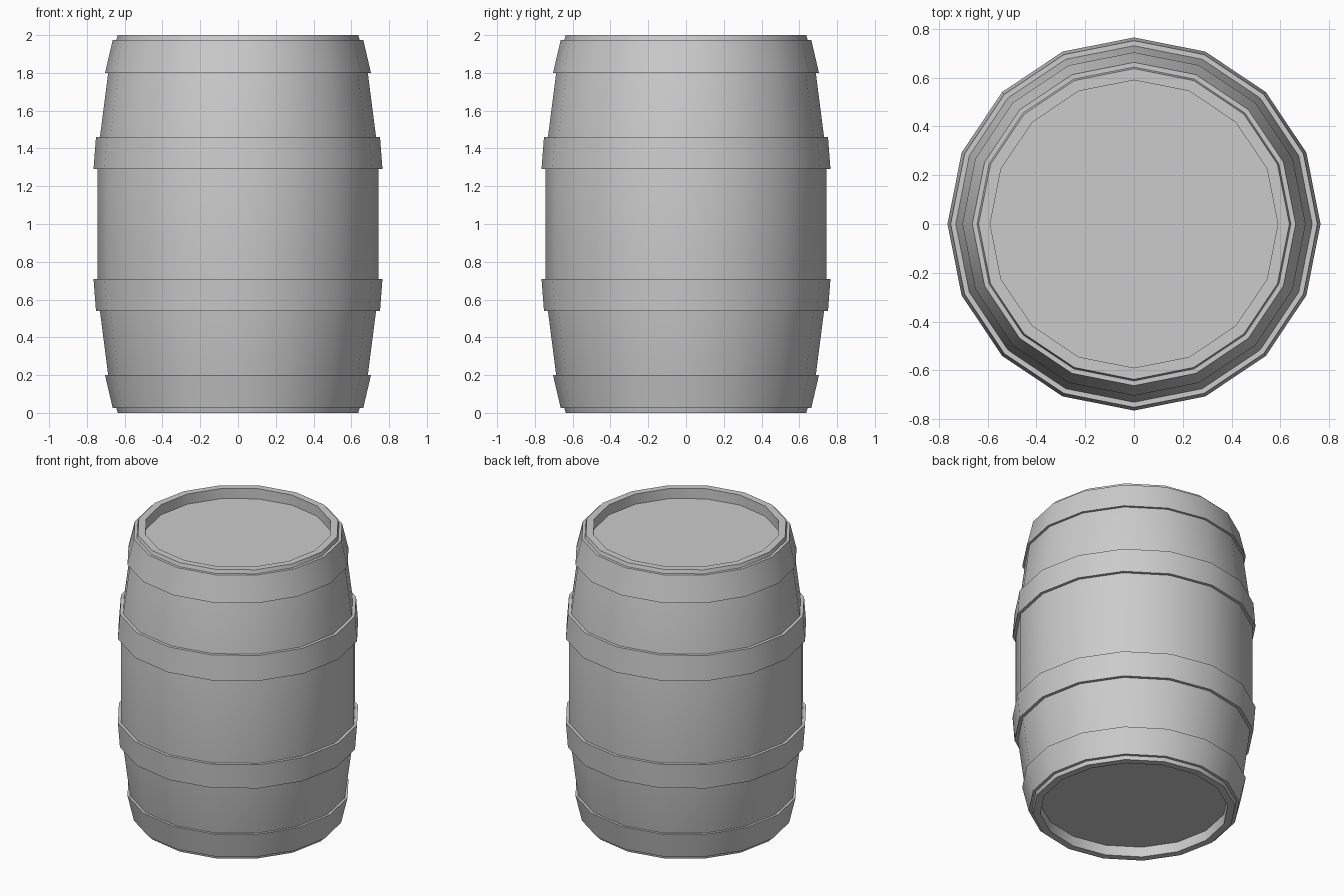
import bpy, bmesh
from math import cos, sin, pi

if "Cube" in bpy.data.objects:
    bpy.data.objects.remove(bpy.data.objects["Cube"])

SIDES = 16


def lathe(name, profile, closed):
    """Revolve (radius, z) points about z; open profiles get capped ends."""
    bm = bmesh.new()
    rings = [[bm.verts.new((r * cos(2 * pi * i / SIDES), r * sin(2 * pi * i / SIDES), z))
              for i in range(SIDES)] for r, z in profile]
    pairs = list(zip(rings, rings[1:]))
    if closed:
        pairs.append((rings[-1], rings[0]))
    for a, b in pairs:
        for i in range(SIDES):
            j = (i + 1) % SIDES
            bm.faces.new((a[i], a[j], b[j], b[i]))
    if not closed:
        bm.faces.new(rings[0])
        bm.faces.new(rings[-1])
    bmesh.ops.recalc_face_normals(bm, faces=bm.faces)
    mesh = bpy.data.meshes.new(name)
    bm.to_mesh(mesh)
    bm.free()
    ob = bpy.data.objects.new(name, mesh)
    bpy.context.collection.objects.link(ob)
    bpy.ops.object.select_all(action='DESELECT')
    ob.select_set(True)
    bpy.context.view_layer.objects.active = ob
    bpy.ops.object.shade_smooth_by_angle(angle=pi / 6)
    return ob


# Barrel body with recessed heads: lower half profile, mirrored about z = 1
half = [(0.59, 0.07), (0.59, 0.0), (0.637, 0.0), (0.686, 0.19), (0.731, 0.54), (0.745, 0.66)]
lathe("barrel_body", half + [(r, 2 - z) for r, z in reversed(half)], False)

# Iron hoops: (inner r, outer r, z) at the lower and upper edge of each hoop
hoops = {"end_hoop": ((0.63, 0.663, 0.025), (0.67, 0.704, 0.20)),
         "middle_hoop": ((0.715, 0.752, 0.54), (0.73, 0.765, 0.71))}
for name, ((ri0, ro0, z0), (ri1, ro1, z1)) in hoops.items():
    section = [(ri0, z0), (ro0, z0), (ro1, z1), (ri1, z1)]
    lathe("lower_" + name, section, True)
    lathe("upper_" + name, [(r, 2 - z) for r, z in section], True)
